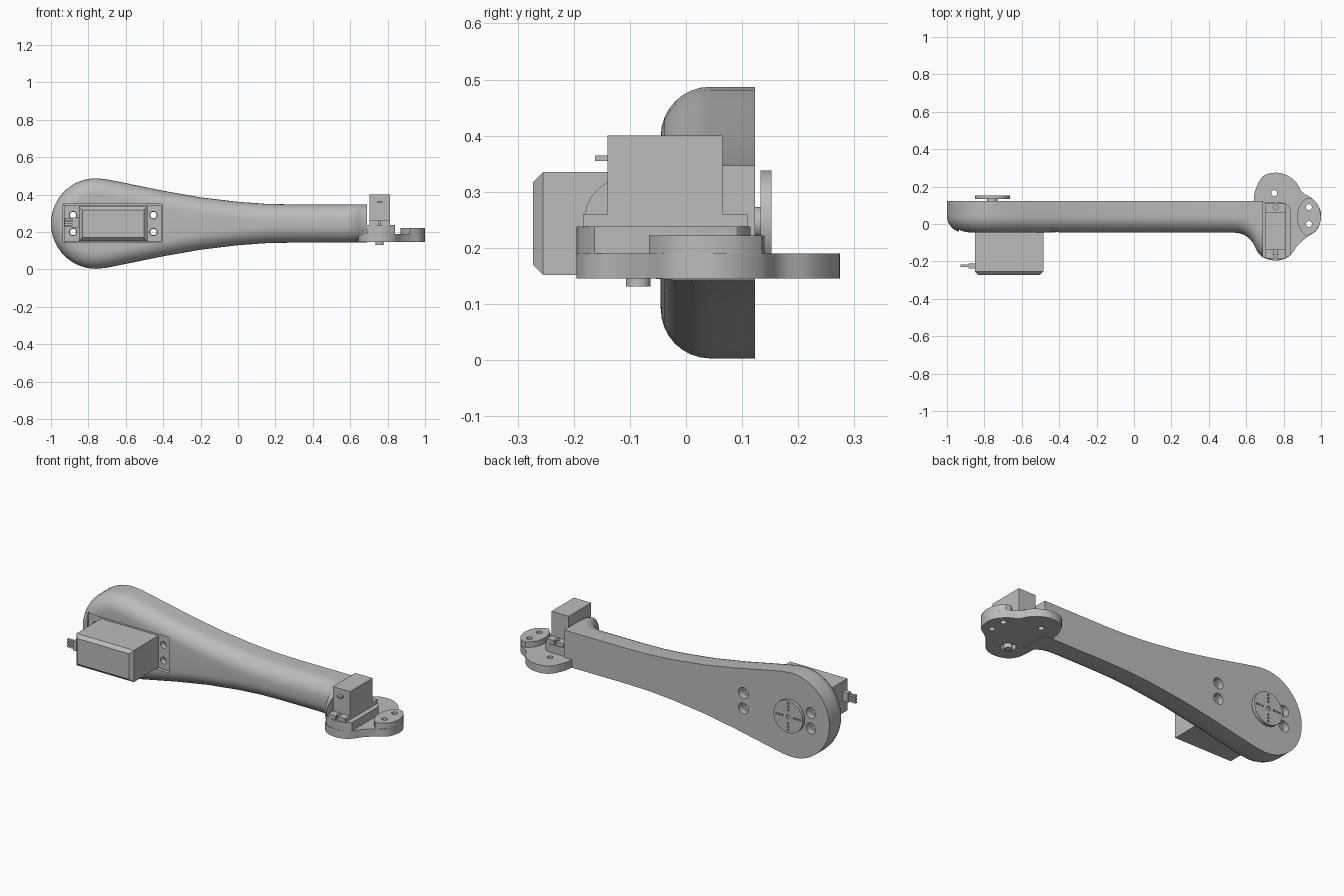
import bpy, bmesh
from math import sin, cos, pi, sqrt
from mathutils import Vector, Matrix

if "Cube" in bpy.data.objects:
    bpy.data.objects.remove(bpy.data.objects["Cube"])

grey = bpy.data.materials.new("plain grey")
grey.use_nodes = True
grey.diffuse_color = (0.5, 0.5, 0.5, 1)
grey.node_tree.nodes["Principled BSDF"].inputs["Base Color"].default_value = (0.5, 0.5, 0.5, 1)

MID = 0.245           # height of the arm's centre line
BACK, FRONT = 0.123, -0.045


def finish(name, bm):
    bmesh.ops.recalc_face_normals(bm, faces=bm.faces[:])
    mesh = bpy.data.meshes.new(name)
    bm.to_mesh(mesh)
    bm.free()
    mesh.materials.append(grey)
    ob = bpy.data.objects.new(name, mesh)
    bpy.context.collection.objects.link(ob)
    return ob


def box(name, x, y, z, bevel_front=0):
    bm = bmesh.new()
    bmesh.ops.create_cube(bm, size=1)
    for v in bm.verts:
        v.co = [r[0] + (c + 0.5) * (r[1] - r[0]) for r, c in zip((x, y, z), v.co)]
    if bevel_front:
        edges = [e for e in bm.edges if all(v.co.y < y[0] + 1e-4 for v in e.verts)]
        bmesh.ops.bevel(bm, geom=edges, offset=bevel_front, segments=1, affect='EDGES')
    return finish(name, bm)


def rod(name, axis, centre, radius, low, high, sides=24, radius2=None):
    """Cylinder along y or z; centre gives the two other coordinates."""
    bm = bmesh.new()
    bmesh.ops.create_cone(bm, cap_ends=True, segments=sides, radius1=radius,
                          radius2=radius if radius2 is None else radius2, depth=high - low)
    mid = (low + high) / 2
    if axis == 'Y':
        bm.transform(Matrix.Translation((centre[0], mid, centre[1])) @ Matrix.Rotation(-pi / 2, 4, 'X'))
    else:
        bm.transform(Matrix.Translation((centre[0], centre[1], mid)))
    return finish(name, bm)


def slab(name, points, low, high):
    """Flat plan outline raised from low to high."""
    bm = bmesh.new()
    face = bm.faces.new([bm.verts.new((p[0], p[1], low)) for p in points])
    top = bmesh.ops.extrude_face_region(bm, geom=[face])["geom"]
    bmesh.ops.translate(bm, vec=(0, 0, high - low),
                        verts=[v for v in top if isinstance(v, bmesh.types.BMVert)])
    return finish(name, bm)


def rounded(points, steps=5):
    """Closed smooth curve through a few points."""
    p = [Vector(q) for q in points]
    out = []
    for i in range(len(p)):
        a, b, c, d = (p[(i + k) % len(p)] for k in (-1, 0, 1, 2))
        for s in range(steps):
            t = s / steps
            out.append(0.5 * (2 * b + (c - a) * t + (2 * a - 5 * b + 4 * c - d) * t ** 2
                              + (3 * b - a - 3 * c + d) * t ** 3))
    return out


def cut(ob, cutters):
    bpy.context.view_layer.objects.active = ob
    for c in cutters:
        mod = ob.modifiers.new("cut", 'BOOLEAN')
        mod.operation, mod.object = 'DIFFERENCE', c
        bpy.ops.object.modifier_apply(modifier=mod.name)
        bpy.data.objects.remove(c)


def interpolate(table, x):
    for (x0, y0), (x1, y1) in zip(table, table[1:]):
        if x <= x1:
            return y0 + (y1 - y0) * max(0, (x - x0) / (x1 - x0))
    return table[-1][1]


# Arm: lofted stations, rounded front edges, flared at the narrow end
R, FILLET = 0.242, 0.088
stations = []
for i in range(17):
    a = pi - pi / 2 * i / 16
    stations.append((-0.758 + R * cos(a), R * sin(a), cos(a), sin(a)))
flank = [(-0.758, 0.242), (-0.7, 0.236), (-0.6, 0.216), (-0.4, 0.175), (-0.2, 0.14),
         (0, 0.116), (0.15, 0.105), (0.3, 0.102), (0.69, 0.102)]
flare = [(0.52, -0.045), (0.56, -0.048), (0.59, -0.058), (0.615, -0.075), (0.635, -0.1),
         (0.65, -0.13), (0.665, -0.157), (0.69, -0.18)]
for x, h in flank[1:-1] + [(x, 0.102) for x, y in flare]:
    stations.append((x, h, 0, 1))

half = [(0, BACK)]
for k in range(9):
    a = pi / 2 * k / 8
    half.append((FILLET * (1 - cos(a)), FRONT + FILLET * (1 - sin(a))))
bm = bmesh.new()
loops = []
for x, h, nx, nz in stations:
    stretch = (BACK - interpolate(flare, x)) / (BACK - FRONT)
    loop = []
    for side, part in ((1, half), (-1, half[::-1])):
        for d, y in part:
            loop.append(bm.verts.new((x - nx * d, BACK - (BACK - y) * stretch,
                                      MID + side * (h - nz * d))))
    loops.append(loop)
for a, b in zip(loops, loops[1:]):
    for j in range(len(a)):
        k = (j + 1) % len(a)
        bm.faces.new((a[j], a[k], b[k], b[j]))
bm.faces.new(loops[-1])
bmesh.ops.remove_doubles(bm, verts=bm.verts[:], dist=1e-5)
arm = finish("arm", bm)

# Servo pocket and screw holes in the arm
screws = [(x, z) for x in (-0.882, -0.452) for z in (0.2, 0.29)]
cutters = [box("pocket", (-0.935, -0.405), (-0.2, 0.0), (0.145, 0.35))]
for s in screws:
    cutters.append(rod("screw_bore", 'Y', s, 0.031, 0.085, 0.2))
    cutters.append(rod("screw_hole", 'Y', s, 0.017, -0.1, 0.1))
cut(arm, cutters)

# Large servo
box("large_servo_body", (-0.85, -0.485), (-0.273, 0.01), (0.152, 0.335), 0.018)
ears = box("large_servo_ears", (-0.93, -0.41), (-0.032, 0.0), (0.15, 0.345))
cut(ears, [rod("ear_hole", 'Y', s, 0.02, -0.1, 0.05) for s in screws])
box("cable_grip", (-0.885, -0.845), (-0.238, -0.21), (0.222, 0.276))
for i in (-1, 0, 1):
    z = 0.249 + 0.017 * i
    box("cable_wire", (-0.928, -0.88), (-0.23, -0.216), (z - 0.006, z + 0.006))

# Output horn at the back
horn_at = (-0.757, MID)
rod("horn_neck", 'Y', horn_at, 0.028, 0.1, 0.135)
horn = rod("horn_disc", 'Y', horn_at, 0.093, 0.133, 0.152, 48)
cutters = [rod("horn_centre", 'Y', horn_at, 0.012, 0.145, 0.2, 16)]
for q in range(4):
    for r in (0.038, 0.057, 0.076):
        p = (horn_at[0] + r * cos(q * pi / 2), horn_at[1] + r * sin(q * pi / 2))
        cutters.append(rod("horn_hole", 'Y', p, 0.006, 0.12, 0.17, 10))
cut(horn, cutters)

# Mounting plate at the narrow end
outline = [(0.64, 0.123), (0.652, 0.19), (0.69, 0.255), (0.75, 0.274), (0.81, 0.264),
           (0.865, 0.225), (0.9, 0.17), (0.955, 0.135), (0.992, 0.085), (1.0, 0.035),
           (0.98, -0.03), (0.925, -0.07), (0.875, -0.115), (0.838, -0.165), (0.8, -0.188),
           (0.75, -0.195), (0.69, -0.178), (0.65, -0.125), (0.64, 0.0)]
plate = slab("mounting_plate", rounded(outline), 0.145, 0.19)
pin_holes = [(0.935, 0.09), (0.935, 0.0)]
cut(plate, [rod("plate_hole", 'Z', p, 0.016, 0.1, 0.3) for p in pin_holes + [(0.75, 0.165)]]
    + [rod("shaft_bore", 'Z', (0.757, -0.085), 0.04, 0.1, 0.175)])

# Raised step under the small servo
slab("servo_step", [(0.65, 0.115), (0.785, 0.115), (0.815, 0.107), (0.833, 0.09), (0.84, 0.065),
                    (0.84, -0.163), (0.8, -0.188), (0.75, -0.195), (0.69, -0.178),
                    (0.655, -0.13)], 0.185, 0.238)

# Lens-shaped pad at the tip
lens = [(0.925, 0.14), (0.895, 0.115), (0.877, 0.08), (0.87, 0.037), (0.877, -0.005),
        (0.895, -0.04), (0.92, -0.066), (0.955, -0.05), (0.98, -0.03), (0.994, 0.0),
        (1.0, 0.035), (0.992, 0.085), (0.975, 0.115), (0.955, 0.135)]
pad = slab("tip_pad", lens, 0.185, 0.222)
cut(pad, [rod("pad_hole", 'Z', p, 0.016, 0.1, 0.3) for p in pin_holes])

# Small servo
box("small_servo_body", (0.702, 0.812), (-0.14, 0.065), (0.2, 0.4))
tabs = box("small_servo_tabs", (0.702, 0.812), (-0.184, 0.11), (0.236, 0.26))
cutters = []
for y, end in ((-0.162, -0.25), (0.088, 0.2)):
    cutters.append(rod("tab_hole", 'Z', (0.757, y), 0.013, 0.2, 0.3, 16))
    cutters.append(box("tab_slot", (0.751, 0.763), sorted((y, end)), (0.2, 0.3)))
cut(tabs, cutters)
box("small_servo_cable", (0.743, 0.771), (-0.162, -0.13), (0.355, 0.365))
rod("small_servo_shaft", 'Z', (0.757, -0.085), 0.022, 0.131, 0.2)

# Smooth curved walls, keep hard edges
for ob in bpy.context.scene.objects:
    ob.select_set(ob.type == 'MESH')
bpy.context.view_layer.objects.active = arm
bpy.ops.object.shade_smooth_by_angle(angle=0.5)
